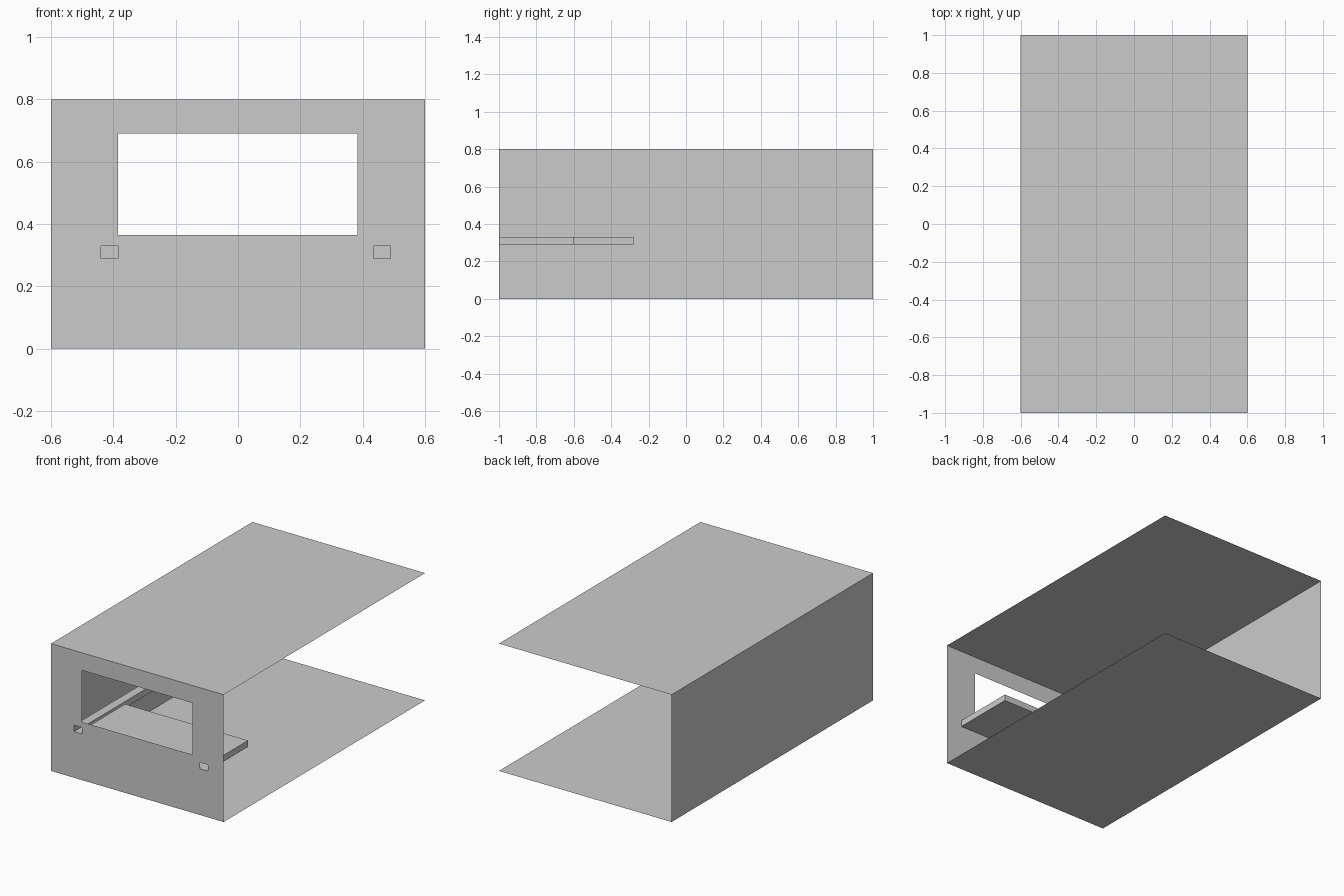
import bpy

if "Cube" in bpy.data.objects:
    bpy.data.objects.remove(bpy.data.objects["Cube"])

grey = bpy.data.materials.new("light_grey")
grey.diffuse_color = (0.6, 0.6, 0.6, 1.0)
grey.use_nodes = True
grey.node_tree.nodes["Principled BSDF"].inputs["Base Color"].default_value = grey.diffuse_color


def make(name, verts, faces):
    mesh = bpy.data.meshes.new(name)
    mesh.from_pydata(verts, [], faces)
    mesh.materials.append(grey)
    obj = bpy.data.objects.new(name, mesh)
    bpy.context.collection.objects.link(obj)
    return obj


def open_box(name, x0, x1, y0, y1, z0, z1):
    """Box running back from the front wall, open at its front end."""
    verts = [(x, y, z) for x in (x0, x1) for y in (y0, y1) for z in (z0, z1)]
    # left, right, bottom, top, back
    faces = [(0, 1, 3, 2), (4, 6, 7, 5), (0, 2, 6, 4), (1, 5, 7, 3), (2, 3, 7, 6)]
    return make(name, verts, faces)


W, L, H = 0.6, 1.0, 0.8          # half width, half length, height
Z0, Z1 = 0.29, 0.33              # underside and top of the shelf

# Thin floor and ceiling sheets
make("floor", [(-W, -L, 0), (W, -L, 0), (W, L, 0), (-W, L, 0)], [(0, 1, 2, 3)])
make("ceiling", [(-W, -L, H), (W, -L, H), (W, L, H), (-W, L, H)], [(0, 1, 2, 3)])

# Left wall; the right side and the back stay open
make("left_wall", [(-W, -L, 0), (-W, L, 0), (-W, L, H), (-W, -L, H)], [(3, 2, 1, 0)])

# Front wall as a grid of cells, leaving out the window and two slots
xs = [-W, -0.44, -0.385, 0.383, 0.435, 0.49, W]
zs = [0, Z0, Z1, 0.365, 0.69, H]
holes = {(1, 1), (4, 1), (2, 3)}  # left slot, right slot, window
n = len(xs)
cells = [(j * n + i, j * n + i + 1, (j + 1) * n + i + 1, (j + 1) * n + i)
         for j in range(len(zs) - 1) for i in range(n - 1) if (i, j) not in holes]
make("front_wall", [(x, -L, z) for z in zs for x in xs], cells)

# Long left arm, and the shelf reaching across from the right slot
open_box("left_arm", -0.44, -0.385, -L, -0.28, Z0, Z1)
open_box("shelf", -0.365, 0.49, -L, -0.6, Z0, Z1)
